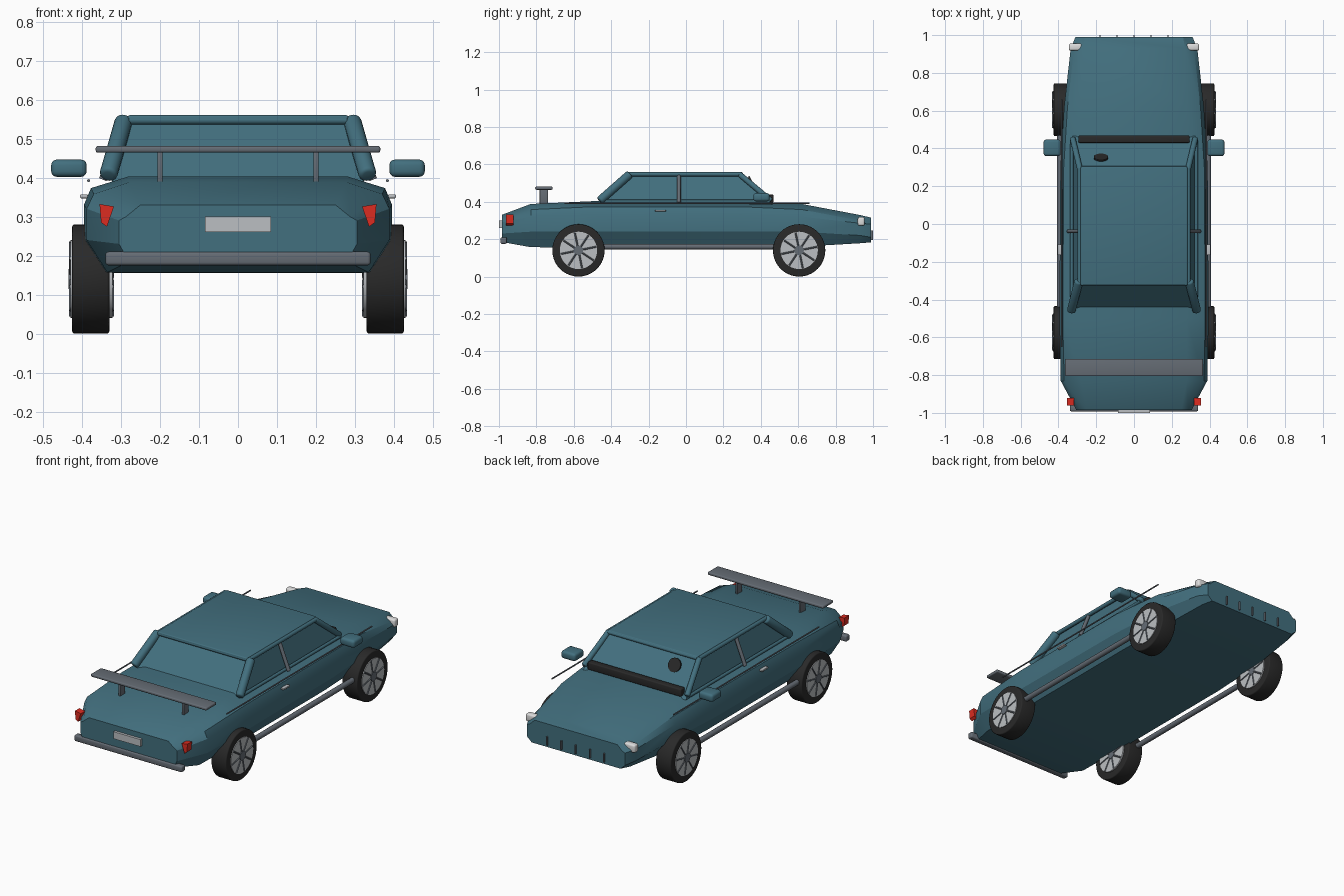
import bpy, bmesh, math
from mathutils import Vector, Matrix

cube = bpy.data.objects.get("Cube")
if cube:
    bpy.data.objects.remove(cube, do_unlink=True)


def material(name, r, g, b):
    m = bpy.data.materials.new(name)
    m.use_nodes = True
    m.diffuse_color = (r, g, b, 1)
    m.node_tree.nodes["Principled BSDF"].inputs["Base Color"].default_value = (r, g, b, 1)
    return m


TEAL = material("teal_paint", 0.055, 0.16, 0.21)
GREY = material("grey_trim", 0.13, 0.15, 0.175)
SILVER = material("light_silver", 0.5, 0.52, 0.54)
WHITE = material("lamp_white", 0.72, 0.72, 0.72)
RED = material("lamp_red", 0.72, 0.025, 0.015)
RUBBER = material("black_rubber", 0.022, 0.022, 0.022)


def finish(name, bm, mat, angle=35):
    """Store the mesh, smooth except across sharp edges."""
    bmesh.ops.recalc_face_normals(bm, faces=bm.faces)
    for f in bm.faces:
        f.smooth = True
    for e in bm.edges:
        e.smooth = e.calc_face_angle(0) < math.radians(angle)
    me = bpy.data.meshes.new(name)
    bm.to_mesh(me)
    bm.free()
    me.materials.append(mat)
    ob = bpy.data.objects.new(name, me)
    bpy.context.collection.objects.link(ob)
    return ob


def bevel_all(bm, width, segments=3):
    bmesh.ops.bevel(bm, geom=bm.edges[:], offset=width, segments=segments,
                    profile=0.5, affect='EDGES')


def box(name, lo, hi, mat, bevel=0):
    lo, hi = Vector(lo), Vector(hi)
    bm = bmesh.new()
    bmesh.ops.create_cube(bm, size=1)
    for v in bm.verts:
        v.co = (lo + hi) / 2 + v.co * (hi - lo)
    if bevel:
        bevel_all(bm, bevel)
    return finish(name, bm, mat)


def tube(name, a, b, r, mat, sides=16, bevel=0):
    a, b = Vector(a), Vector(b)
    bm = bmesh.new()
    bmesh.ops.create_cone(bm, cap_ends=True, segments=sides, radius1=r, radius2=r,
                          depth=(b - a).length)
    if bevel:
        rim = [e for e in bm.edges if abs(e.verts[0].co.z - e.verts[1].co.z) < 1e-5]
        bmesh.ops.bevel(bm, geom=rim, offset=bevel, segments=3, profile=0.5, affect='EDGES')
    turn = (b - a).to_track_quat('Z', 'Y').to_matrix().to_4x4()
    bm.transform(Matrix.Translation((a + b) / 2) @ turn)
    return finish(name, bm, mat)


def loft(name, rings, mat, angle=35):
    bm = bmesh.new()
    loops = [[bm.verts.new(p) for p in ring] for ring in rings]
    for r1, r2 in zip(loops, loops[1:]):
        for i in range(len(r1)):
            j = (i + 1) % len(r1)
            bm.faces.new((r1[i], r1[j], r2[j], r2[i]))
    bm.faces.new(loops[0])
    bm.faces.new(loops[-1])
    return finish(name, bm, mat, angle)


# Body: y, floor z, floor half width, low side z, high side z, half width, deck z, deck half width
stations = [
    (-0.985, .185, .28, .23, .29, .305, .33, .25),
    (-0.83, .157, .335, .24, .32, .388, .388, .28),
    (-0.50, .155, .34, .24, .33, .395, .403, .28),
    (0.30, .155, .34, .24, .33, .39, .403, .28),
    (0.62, .16, .33, .24, .32, .37, .388, .28),
    (0.93, .178, .30, .22, .285, .335, .329, .27),
    (0.99, .183, .28, .21, .28, .31, .315, .26),
]
rings = []
for y, zb, wb, zl, zh, w, zt, wt in stations:
    half = [(wb, zb), (w, zl), (w, zh), (w - .018, zt - .03), (wt, zt)]
    rings.append([(x, y, z) for x, z in half] + [(-x, y, z) for x, z in reversed(half)])
loft("body_shell", rings, TEAL, 28)

# Cabin: window block, roof and frame
loft("window_block", [
    [(sx * hw, y, z) for sx, y in ((-1, y0), (1, y0), (1, y1), (-1, y1))]
    for z, hw, y0, y1 in ((.385, .325, -.455, .465), (.545, .275, -.305, .29))], TEAL)
box("roof", (-.283, -.325, .542), (.283, .302, .56), TEAL, .006)
for side, s in (("left", 1), ("right", -1)):
    tube(side + "_roof_rail", (s * .288, -.31, .547), (s * .288, .295, .547), .011, TEAL)
    tube(side + "_windscreen_pillar", (s * .285, .285, .548), (s * .325, .455, .405), .015, TEAL, bevel=.006)
    tube(side + "_rear_pillar", (s * .292, -.30, .548), (s * .333, -.462, .405), .023, TEAL, bevel=.01)
    tube(side + "_door_pillar", (s * .285, -.038, .55), (s * .347, -.038, .395), .01, GREY, 12)
    tube(side + "_window_sill", (s * .33, -.45, .402), (s * .33, .45, .402), .009, TEAL, 12)
tube("windscreen_header", (-.28, .295, .547), (.28, .295, .547), .011, TEAL)
tube("rear_window_header", (-.28, -.315, .547), (.28, -.315, .547), .011, TEAL)
box("windscreen_cowl", (-.295, .43, .395), (.295, .468, .438), RUBBER, .006)
hub = Vector((-.175, .352, .502))
tube("steering_wheel", hub - Vector((0, .004, .002)), hub + Vector((0, .004, .002)), .038, RUBBER, 24)

# Side fittings
for side, s in (("left", 1), ("right", -1)):
    def span(x0, x1):
        return sorted((s * x0, s * x1))
    x0, x1 = span(.388, .479)
    box(side + "_mirror", (x0, .36, .402), (x1, .447, .446), TEAL, .014)
    tube(side + "_sill_bar", (s * .393, -.47, .16), (s * .393, .48, .16), .015, GREY)
    tube(side + "_trim_strip", (s * .383, -.65, .392), (s * .383, .66, .392), .004, GREY, 8)
    x0, x1 = span(.385, .405)
    box(side + "_door_handle", (x0, -.165, .347), (x1, -.108, .357), SILVER, .003)
    # Lamps
    x0, x1 = span(.275, .345)
    box(side + "_head_lamp", (x0, .918, .272), (x1, .955, .318), WHITE, .01)
    loft(side + "_tail_lamp", [
        [(s * x, y, z) for x, z in ((.318, .326), (.355, .332), (.351, .285), (.336, .274))]
        for y in (-.962, -.922)], RED)
    # Wing post
    x0, x1 = span(.193, .207)
    box(side + "_wing_post", (x0, -.782, .385), (x1, -.738, .468), GREY, .003)

# Wing, rear bumper, plate and nose slats
box("rear_wing", (-.365, -.806, .464), (.365, -.714, .481), GREY, .006)
box("rear_bumper", (-.34, -.992, .175), (.34, -.958, .21), GREY, .008)
box("rear_plate", (-.085, -1.0, .26), (.085, -.982, .30), SILVER)
for i in range(5):
    x = (i - 2) * .09
    box("nose_slat_%d" % (i + 1), (x - .003, .985, .195), (x + .003, 1.0, .245), GREY)

# Wheels
for end, y in (("rear", .605), ("front", -.575)):
    for side, s in (("left", 1), ("right", -1)):
        name = end + "_" + side
        c = Vector((0, y, .14))

        def at(x):
            return c + Vector((s * x, 0, 0))
        tube(name + "_tyre", at(.33), at(.425), .14, RUBBER, 40, .006)
        tube(name + "_rim", at(.322), at(.429), .1, SILVER, 32)
        tube(name + "_hub", at(.32), at(.434), .026, GREY, 16)
        for i in range(8):
            a = i * math.tau / 8 + .2
            d = Vector((0, math.cos(a), math.sin(a)))
            for face, x in (("outer", .429), ("inner", .322)):
                tube("%s_%s_spoke_%d" % (name, face, i + 1), at(x) + d * .02,
                     at(x) + d * .097, .0045, GREY, 6)
